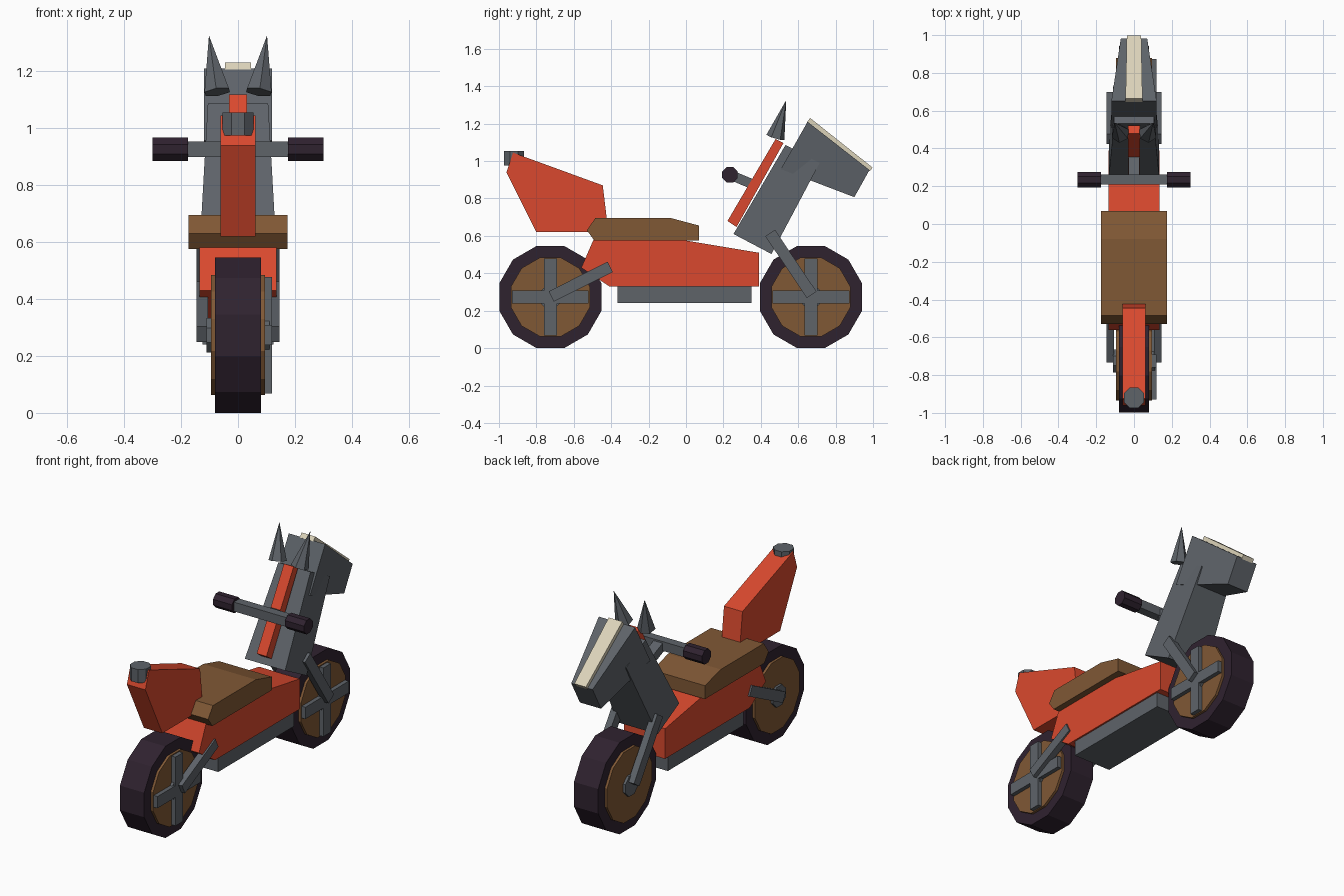
import bpy, bmesh, math
from mathutils import Vector, Matrix

cube = bpy.data.objects.get("Cube")
if cube:
    bpy.data.objects.remove(cube)


def material(name, *srgb):
    lin = [((c / 255 + 0.055) / 1.055) ** 2.4 for c in srgb] + [1]
    m = bpy.data.materials.new(name)
    m.use_nodes = True
    m.diffuse_color = lin
    m.node_tree.nodes["Principled BSDF"].inputs["Base Color"].default_value = lin
    return m


RED = material("red paint", 218, 73, 46)
GREY = material("grey metal", 94, 99, 105)
BROWN = material("brown wood", 128, 88, 53)
DARK = material("dark rubber", 47, 34, 47)
CREAM = material("cream", 220, 211, 186)


def finish(name, bm, mat):
    bmesh.ops.recalc_face_normals(bm, faces=bm.faces)
    me = bpy.data.meshes.new(name)
    bm.to_mesh(me)
    bm.free()
    me.materials.append(mat)
    ob = bpy.data.objects.new(name, me)
    bpy.context.collection.objects.link(ob)
    return ob


def prism(name, mat, points, width):
    """Side profile (y, z) spread across x; width(y, z) is the half width."""
    bm = bmesh.new()
    half = width if callable(width) else lambda y, z: width
    right, left = [[bm.verts.new((s * half(y, z), y, z)) for y, z in points]
                   for s in (-1, 1)]
    bm.faces.new(right)
    bm.faces.new(left)
    for i in range(len(points)):
        j = (i + 1) % len(points)
        bm.faces.new((right[i], right[j], left[j], left[i]))
    return finish(name, bm, mat)


def bar(name, mat, a, b, thick, x0, x1):
    """Flat bar between two (y, z) points, spanning x0 to x1."""
    a, b = Vector((0, *a)), Vector((0, *b))
    d = b - a
    bm = bmesh.new()
    bmesh.ops.create_cube(bm, size=1)
    bmesh.ops.scale(bm, vec=(x1 - x0, d.length, thick), verts=bm.verts)
    mid = (a + b) / 2 + Vector(((x0 + x1) / 2, 0, 0))
    turn = Matrix.Rotation(math.atan2(d.z, d.y), 4, "X")
    bmesh.ops.transform(bm, matrix=Matrix.Translation(mid) @ turn, verts=bm.verts)
    return finish(name, bm, mat)


def rod(name, mat, a, b, radius, sides, tip=None):
    """Cylinder, or cone when a tip radius is given; sides lie flat to the axes."""
    a, b = Vector(a), Vector(b)
    d = b - a
    bm = bmesh.new()
    bmesh.ops.create_cone(bm, cap_ends=True, segments=sides, radius1=radius,
                          radius2=radius if tip is None else tip, depth=d.length)
    turn = d.to_track_quat("Z", "Y").to_matrix().to_4x4()
    spin = Matrix.Rotation(math.pi / sides, 4, "Z")
    bmesh.ops.transform(bm, matrix=Matrix.Translation((a + b) / 2) @ turn @ spin,
                        verts=bm.verts)
    return finish(name, bm, mat)


# Wheels, each with a cross of spokes on its left side
for side, y in (("rear", -0.725), ("front", 0.668)):
    z = 0.273
    for part, mat, half, radius, n in (("tire", DARK, 0.08, 0.283, 12),
                                       ("wheel_disc", BROWN, 0.095, 0.218, 12),
                                       ("hub", GREY, 0.11, 0.065, 8)):
        rod(f"{side}_{part}", mat, (-half, y, z), (half, y, z), radius, n)
    bar(f"{side}_spoke_level", GREY, (y - 0.205, z), (y + 0.205, z), 0.07, 0.08, 0.12)
    bar(f"{side}_spoke_upright", GREY, (y, z - 0.205), (y, z + 0.205), 0.07, 0.08, 0.12)

# Swing arms and front forks
for side, s in (("left", 1), ("right", -1)):
    x0, x1 = sorted((s * 0.105, s * 0.145))
    bar(f"{side}_swing_arm", GREY, (-0.72, 0.276), (-0.405, 0.434), 0.062, x0, x1)
    bar(f"{side}_fork", GREY, (0.672, 0.285), (0.45, 0.615), 0.062, x0, x1)

# Body, engine block and seat
prism("body", RED, [(-0.56, 0.43), (-0.49, 0.59), (0, 0.575), (0.39, 0.51),
                    (0.39, 0.33), (-0.41, 0.33)], 0.135)
prism("engine_block", GREY, [(-0.365, 0.24), (0.35, 0.24), (0.35, 0.34), (-0.365, 0.34)], 0.125)
prism("seat", BROWN, [(-0.53, 0.63), (-0.485, 0.695), (-0.08, 0.695), (0.07, 0.655),
                      (0.07, 0.575), (-0.49, 0.575)], 0.174)

# Tail with its lamp
prism("tail", RED, [(-0.96, 0.94), (-0.925, 1.045), (-0.445, 0.87), (-0.415, 0.62),
                    (-0.8, 0.62)], 0.061)
rod("tail_lamp", GREY, (0, -0.92, 0.975), (0, -0.92, 1.055), 0.058, 8)

# Neck, head, blaze and mane
prism("neck", GREY, [(0.254, 0.61), (0.532, 1.086), (0.715, 0.99), (0.457, 0.503)],
      lambda y, z: 0.133 if z < 0.8 else 0.106)
prism("head", GREY, [(0.65, 1.21), (0.507, 0.957), (0.9, 0.807), (0.981, 0.952)],
      lambda y, z: 0.12 if y < 0.8 else 0.07)
prism("blaze", CREAM, [(0.646, 1.207), (0.664, 1.23), (0.998, 0.965), (0.981, 0.945)],
      lambda y, z: 0.045 if y < 0.8 else 0.038)
prism("mane", RED, [(0.222, 0.68), (0.479, 1.118), (0.521, 1.096), (0.27, 0.647)], 0.032)

# Pointed ears
for side, s in (("left", 1), ("right", -1)):
    rod(f"{side}_ear", GREY, (s * 0.073, 0.478, 1.127), (s * 0.102, 0.536, 1.326), 0.05, 6, 0)

# Handlebar, stem and grips
bar("handlebar", GREY, (0.21, 0.926), (0.263, 0.926), 0.055, -0.18, 0.18)
bar("handlebar_stem", GREY, (0.24, 0.925), (0.37, 0.87), 0.052, -0.03, 0.03)
for side, s in (("left", 1), ("right", -1)):
    rod(f"{side}_grip", DARK, (s * 0.175, 0.235, 0.926), (s * 0.3, 0.235, 0.926), 0.045, 8)
